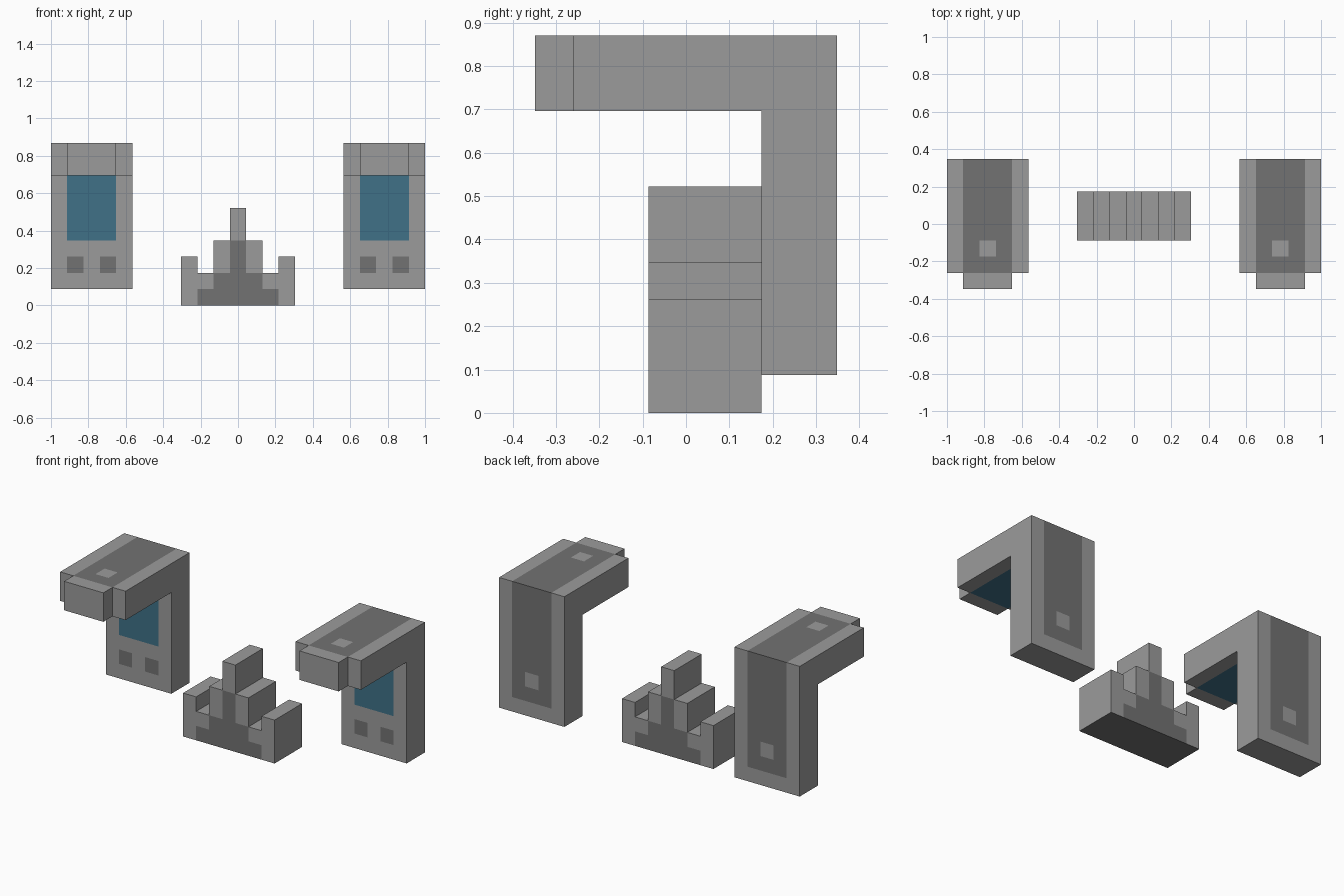
import bpy, bmesh
from mathutils import Vector

if "Cube" in bpy.data.objects:
    bpy.data.objects.remove(bpy.data.objects["Cube"])

U = 2 / 23  # one block unit; all sizes below are in blocks


def material(name, rgb):
    m = bpy.data.materials.new(name)
    m.diffuse_color = (*rgb, 1)
    m.use_nodes = True
    m.node_tree.nodes["Principled BSDF"].inputs["Base Color"].default_value = m.diffuse_color
    return m


MATS = [material("light grey", (0.33, 0.33, 0.33)),
        material("dark grey", (0.17, 0.17, 0.17)),
        material("blue", (0.05, 0.165, 0.245))]
LIGHT, DARK, BLUE = range(3)


def prism(name, outline, depth, cuts=(), rule=None, offset=(0, 0, 0)):
    """Extrude an outline, slice it on block planes, colour faces by a rule."""
    bm = bmesh.new()
    face = bm.faces.new([bm.verts.new(p) for p in outline])
    new = bmesh.ops.extrude_face_region(bm, geom=[face])["geom"]
    bmesh.ops.translate(bm, vec=depth,
                        verts=[g for g in new if isinstance(g, bmesh.types.BMVert)])
    for axis, places in enumerate(cuts):
        normal = Vector([float(i == axis) for i in range(3)])
        for c in places:
            bmesh.ops.bisect_plane(bm, geom=bm.verts[:] + bm.edges[:] + bm.faces[:],
                                   plane_co=normal * c, plane_no=normal)
    bmesh.ops.recalc_face_normals(bm, faces=bm.faces[:])
    if rule:
        for f in bm.faces:
            f.material_index = rule(f.calc_center_median(), f.normal)
    for v in bm.verts:
        v.co = (v.co + Vector(offset)) * U
    mesh = bpy.data.meshes.new(name)
    bm.to_mesh(mesh)
    bm.free()
    for m in MATS:
        mesh.materials.append(m)
    ob = bpy.data.objects.new(name, mesh)
    bpy.context.collection.objects.link(ob)
    return ob


# Bent tower colours: dark stripe over top and back, blue screen, small squares
def tower_rule(c, n):
    ax = abs(c.x)
    if ax > 1.5 or abs(n.x) > 0.5:
        return LIGHT
    if n.z > 0.5:
        return LIGHT if ax < 0.5 and -2 < c.y < -1 else DARK
    if n.y > 0.5:
        if c.z < 2:
            return LIGHT
        return LIGHT if ax < 0.5 and 3 < c.z < 4 else DARK
    if n.z < -0.5:
        return BLUE if c.z > 7 else LIGHT
    if c.y > 0:
        if c.z > 4:
            return BLUE
        return DARK if ax > 0.5 and 2 < c.z < 3 else LIGHT
    return LIGHT


# Centre block colours: stepped dark pyramid on front and back, dark underside
def centre_rule(c, n):
    if n.z < -0.5:
        return DARK
    if abs(n.y) < 0.5:
        return LIGHT
    half = 2.5 if c.z < 1 else 1.5 if c.z < 2 else 0.5 if c.z < 4 else 0
    return DARK if abs(c.x) < half else LIGHT


# Two towers with overhanging heads and a protruding nose
tower_side = [(4, 1), (4, 10), (-3, 10), (-3, 8), (2, 8), (2, 1)]
nose_side = [(-3, 8), (-3, 10), (-4, 10), (-4, 8)]
for side, x in (("left", -9), ("right", 9)):
    prism(f"{side}_tower", [(-2.5, y, z) for y, z in tower_side], (5, 0, 0),
          ((-1.5, -0.5, 0.5, 1.5), (-2, -1, 2), (2, 3, 4, 8)),
          tower_rule, (x, 0, 0))
    prism(f"{side}_nose", [(-1.5, y, z) for y, z in nose_side], (3, 0, 0),
          offset=(x, 0, 0))

# Stepped centre block
heights = [3, 2, 4, 6, 4, 2, 3]
steps = [(-3.5, 0)]
for i, h in enumerate(heights):
    steps += [(i - 3.5, h), (i - 2.5, h)]
steps.append((3.5, 0))
prism("centre_block", [(x, -1, z) for x, z in steps], (0, 3, 0),
      ((-2.5, -1.5, -0.5, 0.5, 1.5, 2.5), (), (1, 2, 3, 4)), centre_rule)
